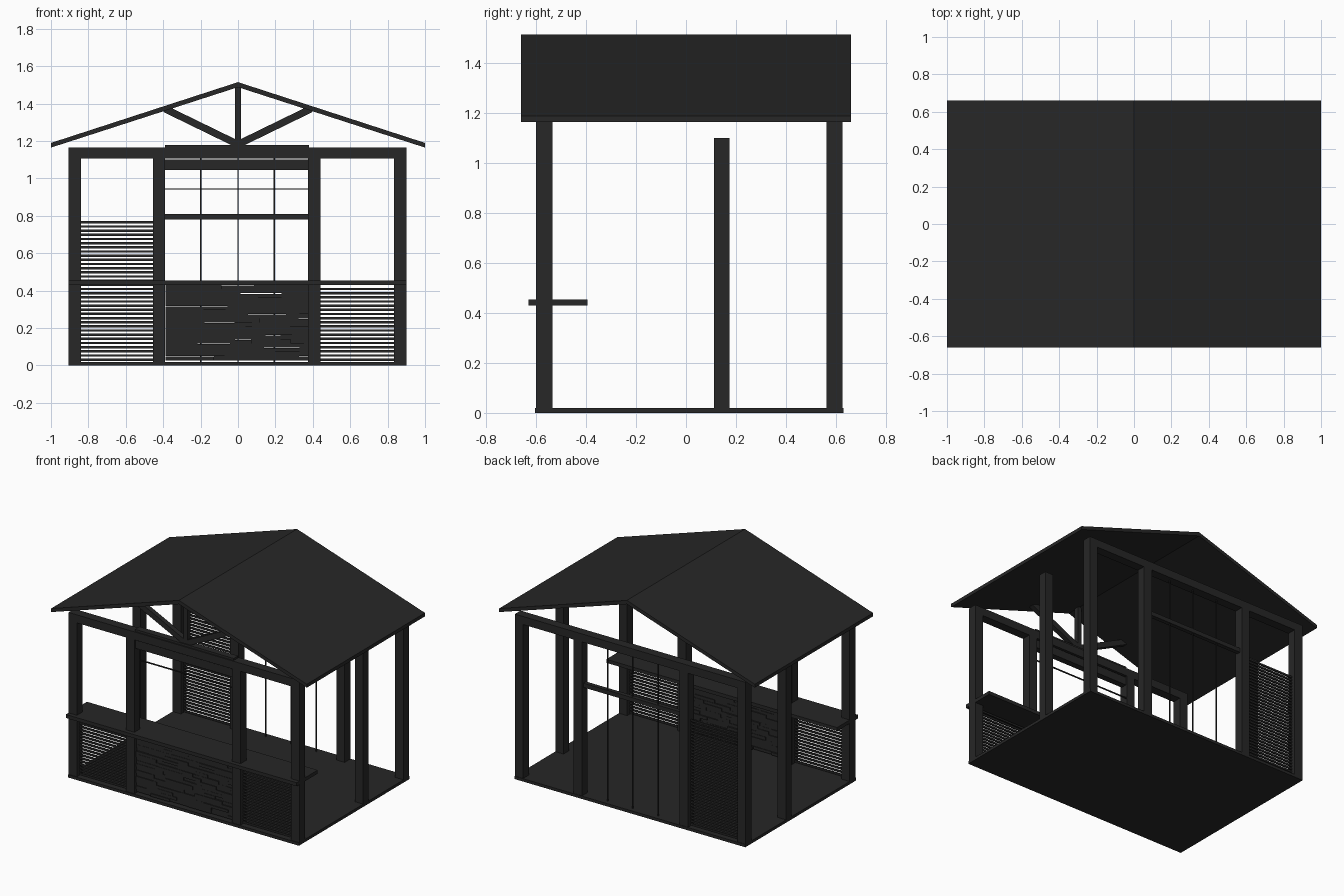
import bpy, bmesh, math, random
from mathutils import Matrix, Vector

if "Cube" in bpy.data.objects:
    bpy.data.objects.remove(bpy.data.objects["Cube"])

random.seed(4)
dark = bpy.data.materials.new("dark_timber")
dark.diffuse_color = (0.02, 0.02, 0.02, 1)
dark.use_nodes = True
dark.node_tree.nodes["Principled BSDF"].inputs["Base Color"].default_value = dark.diffuse_color


def add_box(bm, x0, x1, y0, y1, z0, z1):
    m = Matrix.Translation(((x0 + x1) / 2, (y0 + y1) / 2, (z0 + z1) / 2))
    m = m @ Matrix.Diagonal((x1 - x0, y1 - y0, z1 - z0, 1))
    bmesh.ops.create_cube(bm, size=1, matrix=m)


def finish(name, bm):
    bmesh.ops.recalc_face_normals(bm, faces=bm.faces)
    me = bpy.data.meshes.new(name)
    bm.to_mesh(me)
    bm.free()
    me.materials.append(dark)
    ob = bpy.data.objects.new(name, me)
    bpy.context.collection.objects.link(ob)
    return ob


def boxes(name, *dims):
    bm = bmesh.new()
    for d in dims:
        add_box(bm, *d)
    return finish(name, bm)


def prism(name, profile, y0, y1):
    # extrude an xz profile along y
    bm = bmesh.new()
    face = bm.faces.new([bm.verts.new((x, y0, z)) for x, z in profile])
    ext = bmesh.ops.extrude_face_region(bm, geom=[face])
    verts = [v for v in ext["geom"] if isinstance(v, bmesh.types.BMVert)]
    bmesh.ops.translate(bm, verts=verts, vec=(0, y1 - y0, 0))
    return finish(name, bm)


def louvre(name, x0, x1, y, z0, z1):
    n = round((z1 - z0) / 0.0222)
    p = (z1 - z0) / n
    boxes(name, *[(x0, x1, y - 0.005, y + 0.005, z0 + i * p, z0 + i * p + 0.0125)
                  for i in range(n)])


# Floor
boxes("floor", (-0.905, 0.9, -0.605, 0.63, 0, 0.02))

# Posts: four in front, four at the back, one in the middle of each side
post_x = {"outer_left": -0.905, "inner_left": -0.455, "inner_right": 0.375, "outer_right": 0.835}
for label, x in post_x.items():
    boxes("front_post_" + label, (x, x + 0.065, -0.6, -0.535, 0.02, 1.12))
    boxes("back_post_" + label, (x, x + 0.065, 0.563, 0.627, 0.02, 1.12))
    if "outer" in label:
        boxes("side_post_" + label, (x, x + 0.065, 0.113, 0.175, 0.02, 1.10))

# Top beams
boxes("front_beam", (-0.905, 0.9, -0.6, -0.535, 1.108, 1.165))
boxes("back_beam", (-0.905, 0.9, 0.563, 0.627, 1.108, 1.165))

# Gable roof sheet
prism("roof", [(-1, 1.165), (0, 1.488), (1, 1.165), (1, 1.19), (0, 1.515), (-1, 1.19)], -0.66, 0.66)

# Front truss: king post and two struts
boxes("truss_king_post", (-0.015, 0.015, -0.585, -0.55, 1.16, 1.495))
for side, s in (("left", -1), ("right", 1)):
    a, b = Vector((0, 1.182)), Vector((s * 0.39, 1.372))
    n = (b - a).orthogonal().normalized() * 0.019
    prism("truss_strut_" + side, [a + n, b + n, b - n, a - n], -0.585, -0.55)

# Counter across the front
boxes("counter", (-0.905, 0.9, -0.63, -0.395, 0.43, 0.455))

# Louvred panels
louvre("front_louvre_left", -0.84, -0.455, -0.568, 0.025, 0.425)
louvre("front_louvre_right", 0.44, 0.835, -0.568, 0.025, 0.425)
louvre("back_louvre_left", -0.84, -0.455, 0.595, 0.025, 0.781)

# Front centre panel of stacked, uneven boards
bm = bmesh.new()
for i in range(18):
    z, x = 0.028 + i * 0.0224, -0.388
    while x < 0.375:
        end = min(x + random.uniform(0.08, 0.22), 0.375)
        h = random.choice((0.0195, 0.0224, 0.0224, 0.0224, 0.0224))
        y = random.uniform(-0.586, -0.574)
        add_box(bm, x, end, y, y + 0.015, z, z + h)
        x = end
finish("front_board_panel", bm)

# Rolled blind below the front beam, with its hanging rail
boxes("front_blind", (-0.39, 0.38, -0.59, -0.545, 1.045, 1.102))
boxes("front_header", (-0.39, 0.38, -0.592, -0.543, 1.165, 1.18))
boxes("front_rail", (-0.39, 0.375, -0.545, -0.537, 0.94, 0.947))

# Back screen: thin uprights and a cross bar
boxes("back_cross_bar", (-0.39, 0.375, 0.58, 0.61, 0.78, 0.81))
boxes("back_uprights", *[(x - 0.004, x + 0.004, 0.591, 0.599, 0.02, 1.11) for x in (-0.2, 0, 0.195)])
